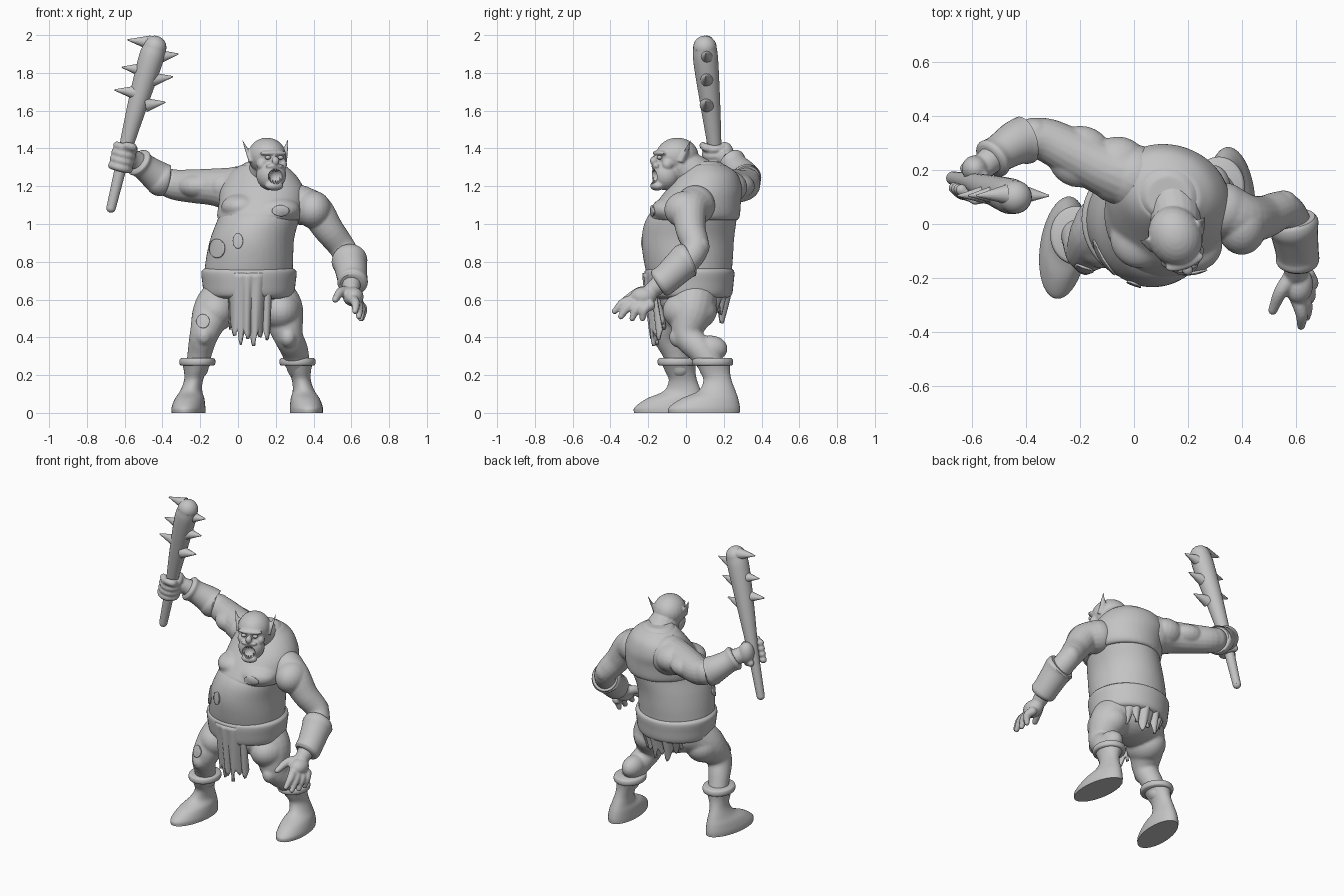
import bpy, bmesh, math
from mathutils import Vector, Matrix

cube = bpy.data.objects.get("Cube")
if cube:
    bpy.data.objects.remove(cube)

grey = bpy.data.materials.new("plain_grey")
grey.use_nodes = True
grey.diffuse_color = (0.55, 0.55, 0.55, 1)
grey.node_tree.nodes["Principled BSDF"].inputs["Base Color"].default_value = grey.diffuse_color


def make(name, bm):
    bmesh.ops.recalc_face_normals(bm, faces=bm.faces)
    me = bpy.data.meshes.new(name)
    bm.to_mesh(me)
    bm.free()
    me.materials.append(grey)
    ob = bpy.data.objects.new(name, me)
    bpy.context.collection.objects.link(ob)
    return ob


def smooth_path(pts, steps=5):
    """Catmull-Rom through points of any dimension."""
    p = [Vector(q) for q in pts]
    p = [p[0] * 2 - p[1]] + p + [p[-1] * 2 - p[-2]]
    out = []
    for a, b, c, d in zip(p, p[1:], p[2:], p[3:]):
        for i in range(steps):
            t = i / steps
            out.append((b * 2 + (c - a) * t + (a * 2 - b * 5 + c * 4 - d) * t * t
                        + (b * 3 - a - c * 3 + d) * t ** 3) * 0.5)
    return out + [p[-2]]


def skin_rings(bm, rings):
    vs = [[bm.verts.new(co) for co in r] for r in rings]
    n = len(vs[0])
    for a, b in zip(vs, vs[1:]):
        for i in range(n):
            bm.faces.new((a[i], a[(i + 1) % n], b[(i + 1) % n], b[i]))
    bm.faces.new(vs[0][::-1])
    bm.faces.new(vs[-1])


def loft(bm, rings, n=40):
    """Stack of level ellipses: x, y, z, rx, ry, turn in degrees."""
    out = []
    for x, y, z, rx, ry, turn in smooth_path(rings):
        m = Matrix.Rotation(math.radians(turn), 3, 'Z')
        out.append([Vector((x, y, z)) + m @ Vector((rx * math.cos(a), ry * math.sin(a), 0))
                    for a in (math.tau * i / n for i in range(n))])
    skin_rings(bm, out)


def limb(bm, pts, n=20, caps=True):
    """Round tube along x, y, z, radius."""
    path = smooth_path(pts)
    pos = [q.to_3d() for q in path]
    side = None
    out = []
    for i, q in enumerate(path):
        t = (pos[min(i + 1, len(pos) - 1)] - pos[max(i - 1, 0)]).normalized()
        side = t.orthogonal() if side is None else side - t * side.dot(t)
        side.normalize()
        up = t.cross(side)
        out.append([pos[i] + (side * math.cos(a) + up * math.sin(a)) * q[3]
                    for a in (math.tau * k / n for k in range(n))])
    skin_rings(bm, out)
    if caps:
        for q in (path[0], path[-1]):
            ball(bm, q[:3], [q[3]] * 3)


def ball(bm, c, r, m=Matrix()):
    bmesh.ops.create_uvsphere(bm, u_segments=24, v_segments=14, radius=1,
                              matrix=m @ Matrix.Translation(c) @ Matrix.Diagonal((*r, 1)))


def spike(bm, base, tip, r, flat=1.0):
    base, tip = Vector(base), Vector(tip)
    m = Matrix.Translation((base + tip) / 2) @ (tip - base).to_track_quat('Z', 'Y').to_matrix().to_4x4()
    bmesh.ops.create_cone(bm, cap_ends=True, segments=16, radius1=r, radius2=r * 0.08,
                          depth=(tip - base).length, matrix=m @ Matrix.Diagonal((1, flat, 1, 1)))


def shade(ob, angle=50):
    bpy.ops.object.select_all(action='DESELECT')
    bpy.context.view_layer.objects.active = ob
    ob.select_set(True)
    bpy.ops.object.shade_smooth_by_angle(angle=math.radians(angle))


def fuse(ob, voxel, rounds, cutter=None):
    """Blend overlapping parts into one sculpted surface."""
    rm = ob.modifiers.new("fuse", 'REMESH')
    rm.mode, rm.voxel_size = 'VOXEL', voxel
    sm = ob.modifiers.new("soften", 'SMOOTH')
    sm.factor, sm.iterations = 0.5, rounds
    if cutter:
        bo = ob.modifiers.new("cut", 'BOOLEAN')
        bo.operation, bo.object = 'DIFFERENCE', cutter
    me = bpy.data.meshes.new_from_object(ob.evaluated_get(bpy.context.evaluated_depsgraph_get()))
    ob.modifiers.clear()
    ob.data = me
    if cutter:
        bpy.data.objects.remove(cutter)
    shade(ob)


# Head, facing slightly to its left
H = Matrix.Translation((0.16, -0.065, 1.33)) @ Matrix.Rotation(math.radians(20), 4, 'Z')
bm = bmesh.new()
for c, r in [((0, .02, .03), (.1, .115, .097)), ((0, -.045, -.07), (.08, .075, .082)),
             ((0, -.08, .045), (.076, .028, .016)), ((0, -.112, .004), (.02, .022, .024)),
             ((0, -.095, -.128), (.05, .034, .026)), ((0, -.1, -.024), (.052, .02, .012))]:
    ball(bm, c, r, H)
for s in (-1, 1):
    ball(bm, (s * .058, -.055, -.015), (.026, .03, .03), H)
    spike(bm, H @ Vector((s * .085, .02, .0)), H @ Vector((s * .13, .05, .12)), .034, .45)
limb(bm, [(.13, .12, 1.2, .12), (.15, .04, 1.27, .1), (.16, -.02, 1.31, .085)])
mouth = bmesh.new()
ball(mouth, (0, -.125, -.078), (.042, .05, .04), H)
for s in (-1, 1):
    ball(mouth, (s * .036, -.112, .022), (.024, .018, .009), H)
fuse(make("head", bm), .006, 4, make("mouth_cutter", mouth))

# Teeth and eyes
bm = bmesh.new()
for i in range(-2, 3):
    x, y = i * .014, -.115 + abs(i) * .006
    spike(bm, H @ Vector((x, y, -.036)), H @ Vector((x, y, -.055)), .007)
    spike(bm, H @ Vector((x, y, -.12)), H @ Vector((x, y, -.098 if abs(i) < 2 else -.08)), .007)
shade(make("teeth", bm))
bm = bmesh.new()
for s in (-1, 1):
    ball(bm, (s * .036, -.093, .022), (.016, .014, .011), H)
shade(make("eyes", bm))

# Torso and the vest over the chest
bm = bmesh.new()
loft(bm, [(.06, .03, .58, .19, .16, 0), (.055, .02, .7, .23, .215, 0), (.06, .012, .8, .232, .235, 0),
          (.075, .01, .92, .222, .245, -5), (.11, .03, 1.03, .215, .24, -12), (.135, .075, 1.12, .215, .205, -20),
          (.13, .11, 1.2, .205, .17, -22), (.125, .12, 1.27, .16, .135, -20), (.13, .1, 1.33, .085, .08, -20)])
torso = make("torso", bm)
fuse(torso, .01, 6)
bm = bmesh.new()
loft(bm, [(.115, .04, 1.02, .222, .238, -12), (.122, .045, 1.05, .232, .242, -14),
          (.13, .07, 1.12, .232, .22, -19), (.128, .1, 1.19, .225, .192, -22),
          (.125, .118, 1.265, .18, .15, -20), (.13, .105, 1.315, .115, .1, -20)])
ball(bm, (.02, -.05, 1.09), (.11, .115, .07))
ball(bm, (.2, -.075, 1.075), (.13, .11, .07))
vest = make("vest", bm)
fuse(vest, .01, 5)

# Raised arm, gripping hand
bm = bmesh.new()
limb(bm, [(.0, .17, 1.18, .125), (-.12, .21, 1.195, .1), (-.23, .265, 1.2, .09), (-.34, .315, 1.21, .08),
          (-.43, .3, 1.25, .066), (-.53, .24, 1.33, .052), (-.58, .19, 1.36, .045)])
ball(bm, (-.06, .2, 1.195), (.12, .125, .095))
ball(bm, (-.2, .25, 1.2), (.12, .115, .075))
ball(bm, (-.37, .34, 1.22), (.065, .055, .07))
ball(bm, (-.59, .205, 1.365), (.05, .05, .07))
axis = Vector((.235, -.06, .93)).normalized()
u = axis.cross((0, 1, 0)).normalized()
v = axis.cross(u)
for i in range(4):
    c = Vector((-.625, .158, 1.302)) + axis * i * .036
    limb(bm, [(*(c + (u * math.cos(a) + v * math.sin(a)) * .049), .022)
              for a in (math.radians(30 + 48 * k) for k in range(6))], 12)
limb(bm, [(-.57, .16, 1.39, .024), (-.555, .105, 1.405, .022), (-.59, .09, 1.415, .02)], 12)
fuse(make("right_arm", bm), .007, 3)

# Lowered arm, open hand
bm = bmesh.new()
limb(bm, [(.33, .05, 1.1, .105), (.41, .02, 1.07, .093), (.48, .025, .97, .08), (.555, .05, .87, .07),
          (.595, -.02, .78, .068), (.6, -.13, .69, .052), (.6, -.18, .65, .044)])
ball(bm, (.4, 0, 1.075), (.095, .115, .1))
ball(bm, (.555, .075, .88), (.055, .05, .06))
ball(bm, (.61, -.225, .615), (.055, .07, .052))
limb(bm, [(.59, -.19, .64, .033), (.545, -.25, .64, .026), (.515, -.32, .6, .018)], 12)
for i, tip in enumerate([(.62, -.378, .538), (.64, -.345, .51), (.65, -.285, .5), (.655, -.23, .5)]):
    root = Vector((.6 + i * .015, -.265 + i * .025, .605 - i * .012))
    mid = (root + Vector(tip)) / 2 + Vector((.012, -.01, .012))
    limb(bm, [(*root, .028), (*mid, .024), (*tip, .016)], 12)
fuse(make("left_arm", bm), .007, 3)

# Legs
bm = bmesh.new()
ball(bm, (.06, .03, .6), (.2, .17, .12))
limb(bm, [(-.06, .02, .62, .125), (-.13, -.04, .54, .11), (-.175, -.1, .43, .08),
          (-.2, -.065, .33, .066), (-.215, -.03, .24, .06)])
limb(bm, [(.17, .04, .62, .13), (.23, .03, .54, .118), (.265, .01, .41, .08),
          (.3, .08, .33, .072), (.32, .14, .24, .062)])
ball(bm, (.225, .02, .54), (.11, .145, .11))
ball(bm, (-.12, -.03, .54), (.11, .135, .11))
ball(bm, (-.18, -.14, .41), (.045, .05, .055))
ball(bm, (.265, -.035, .4), (.045, .055, .055))
ball(bm, (.295, .13, .34), (.065, .09, .07))
legs = make("legs", bm)
fuse(legs, .009, 4)

# Boots with cuffs
for name, s, x, y, turn in (("left", 1, .362, .095, 5), ("right", -1, -.262, -.088, -8)):
    bm = bmesh.new()
    loft(bm, [(x, y, 0, .086, .19, turn), (x, y + .003, .03, .086, .188, turn),
              (x - s * .006, y + .03, .075, .076, .152, turn), (x - s * .014, y + .068, .115, .058, .1, turn),
              (x - s * .026, y + .072, .17, .05, .075, 0), (x - s * .036, y + .058, .22, .06, .08, 0),
              (x - s * .046, y + .046, .275, .082, .095, 0)])
    shade(make(name + "_boot", bm))
    bm = bmesh.new()
    loft(bm, [(x - s * .047, y + .046, .27 + .02 * math.sin(a), .085 + .011 * math.cos(a),
               .098 + .011 * math.cos(a), 0) for a in (math.radians(d) for d in range(-90, 91, 45))])
    shade(make(name + "_boot_cuff", bm))

# Bracers with rolled rims
for name, pts in (("right", [(-.39, .318, 1.23, .08), (-.405, .312, 1.235, .09), (-.44, .3, 1.26, .082),
                             (-.5, .262, 1.305, .07), (-.525, .243, 1.325, .077), (-.535, .235, 1.333, .066)]),
                  ("left", [(.587, .02, .815, .085), (.59, 0, .805, .095), (.595, -.03, .78, .088),
                            (.605, -.1, .715, .08), (.607, -.135, .69, .08), (.607, -.15, .68, .066)])):
    bm = bmesh.new()
    limb(bm, pts, 32, False)
    shade(make(name + "_bracer", bm))

# Belt
bm = bmesh.new()
loft(bm, [(.058, .02, .605, .205, .19, 0), (.058, .02, .625, .236, .222, 0), (.058, .018, .69, .247, .234, 0),
          (.058, .018, .745, .252, .238, 0), (.058, .018, .765, .235, .222, 0)], 56)
shade(make("belt", bm))

# Torn cloth hanging at front and back
for name, y, lean, z0, z1, w in (("front_loincloth", -.222, .05, .74, .4, .115),
                                 ("back_loincloth", .24, -.05, .68, .52, .15)):
    bm = bmesh.new()
    cols, rows = 48, 14
    grid = []
    for j in range(rows + 1):
        f = j / rows
        for i in range(cols + 1):
            t = 2 * i / cols - 1
            end = z1 + .03 * math.sin(i * .8) + .02 * math.sin(i * .37) + .04 * t * t
            wave = .011 * math.sin(i * .5 + f) * f ** .5
            curve = math.copysign(.05, -y) * t * t
            grid.append(bm.verts.new((.06 + t * w * (1 - .1 * f), y + lean * f + wave + curve, z0 + (end - z0) * f)))
    for j in range(rows):
        for i in range(cols):
            k = j * (cols + 1) + i
            bm.faces.new((grid[k], grid[k + 1], grid[k + cols + 2], grid[k + cols + 1]))
    cloth = make(name, bm)
    so = cloth.modifiers.new("thickness", 'SOLIDIFY')
    so.thickness, so.offset = .018, 0
    shade(cloth, 70)

# Patches pressed onto the clothes
for name, x, z, rx, rz, target in (("belly_patch", 0, .91, .026, .04, torso), ("side_patch", -.11, .87, .04, .05, torso),
                                   ("chest_patch", .225, 1.07, .045, .028, vest), ("knee_patch", -.185, .485, .034, .036, legs)):
    bm = bmesh.new()
    bmesh.ops.create_grid(bm, x_segments=12, y_segments=12, size=1)
    for p in bm.verts:
        a, b = p.co.x, p.co.y
        p.co = (x + rx * a * math.sqrt(1 - b * b / 2), -.5, z + rz * b * math.sqrt(1 - a * a / 2))
    patch = make(name, bm)
    sw = patch.modifiers.new("press", 'SHRINKWRAP')
    sw.target, sw.wrap_method, sw.offset = target, 'PROJECT', .004
    sw.use_project_y, sw.use_positive_direction = True, True
    so = patch.modifiers.new("thickness", 'SOLIDIFY')
    so.thickness, so.offset = .008, 0
    shade(patch)

# Spiked club
bm = bmesh.new()
limb(bm, [(-.672, .17, 1.085, .025), (-.605, .155, 1.36, .034), (-.535, .13, 1.62, .052),
          (-.465, .105, 1.86, .066), (-.441, .1, 1.935, .062)], 28)
for s, x, z in ((-1, -.585, 1.975), (-1, -.615, 1.83), (-1, -.655, 1.71),
                (1, -.315, 1.9), (1, -.345, 1.78), (1, -.385, 1.645)):
    core = -.46 + (z - 1.88) * .27
    spike(bm, (core + s * .035, .11, z - .015), (x, .105, z), .038)
shade(make("spiked_club", bm), 40)
